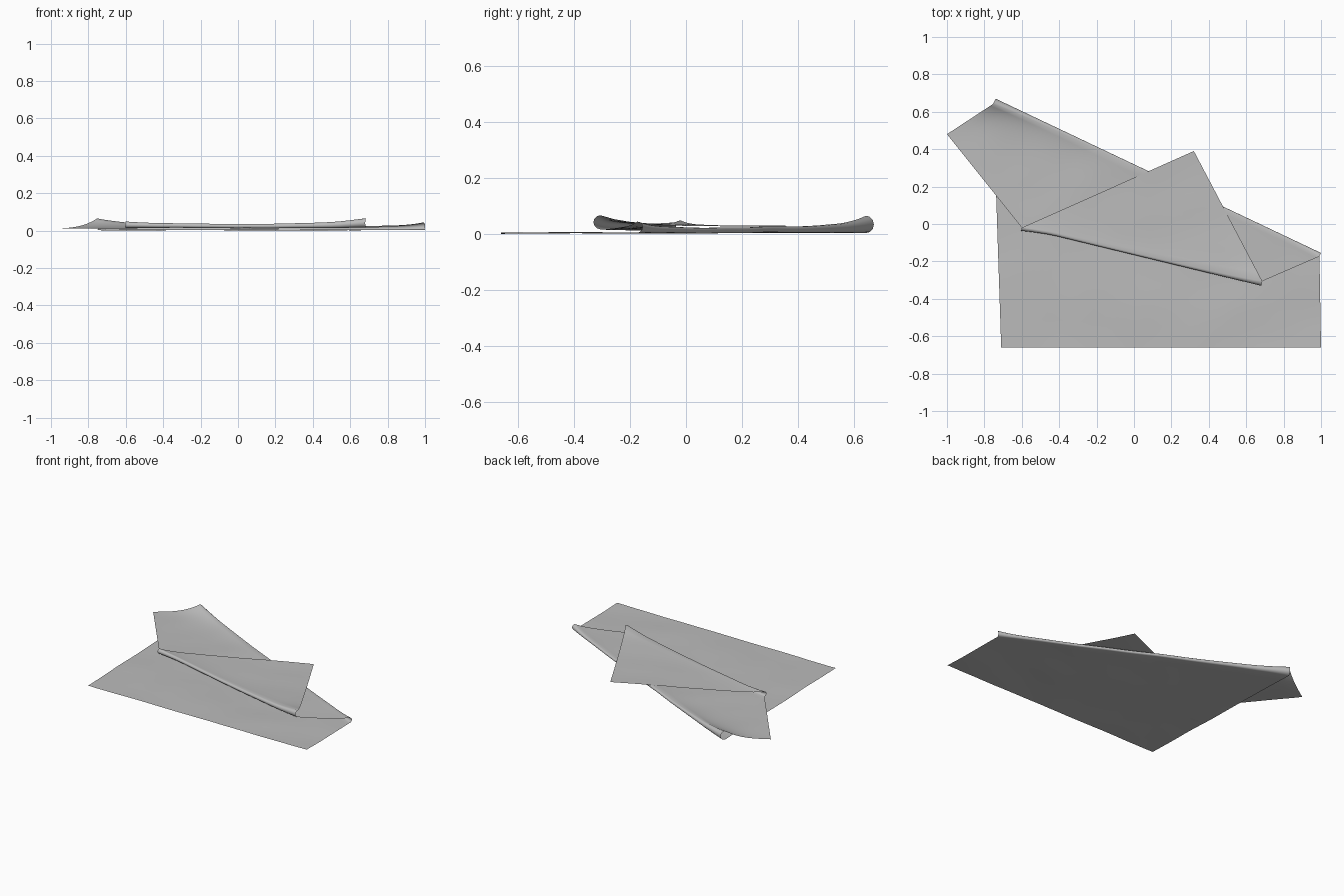
import bpy, bmesh, math
from mathutils import Vector, noise

if "Cube" in bpy.data.objects:
    bpy.data.objects.remove(bpy.data.objects["Cube"])

S = 0.39           # fraction of the width where the second fold begins
V = Vector


def wrinkle(p):
    # soft shallow creases, shared by all layers so that they stay stacked
    a = noise.noise(V((p.x * 2.2 + p.y * 1.5, p.y * 4.0 - p.x * 2.0, 0.3)))
    b = noise.noise(V((p.x * 7.0, p.y * 5.0 + p.x * 4.0, 2.7)))
    return 0.004 * a + 0.0015 * b


def put(p, z):
    return V((p.x, p.y, z + wrinkle(p)))


def layer(a, b, za, zb, n, decay):
    # straight run of cloth whose height settles from za to zb
    length = (b - a).length
    out = []
    for i in range(n + 1):
        f = i / n
        out.append(put(a.lerp(b, f), zb + (za - zb) * math.exp(-f * length / decay)))
    return out


def roll(center, out_dir, z, r, n=6):
    # half-round fold from height z to z + 2r
    pts = []
    for i in range(1, n):
        a = math.pi * i / n
        pts.append(put(center + out_dir * (r * math.sin(a)), z + r - r * math.cos(a)))
    return pts


BACK_L, BACK_R = V((-0.74, 0.67)), V((1.0, -0.155))
FRONT_L, FRONT_R = V((-0.6, -0.02)), V((0.68, -0.33))
CORNER, TIP = V((-1.0, 0.48)), V((0.32, 0.39))
N1 = V((0.426, 0.905))
N2 = V((-0.235, -0.972))


def column(t):
    # one strip of cloth: bottom layer, back fold, middle layer, front fold, top flap
    z1, z2, z3 = 0.004, 0.015, 0.029
    base = V((-0.71 + 1.71 * t, -0.66))
    r1 = 0.010 + 0.021 * math.exp(-t / 0.12) + 0.010 * math.exp(-(1 - t) / 0.06)
    c1 = BACK_L.lerp(BACK_R, t) - N1 * r1
    pts = layer(base, c1, z1, z1, 16, 1)
    pts += roll(c1, N1, z1, r1)
    top1 = z1 + 2 * r1
    if t < S - 1e-6:
        end = CORNER.lerp(FRONT_L, t / S)
        settle = 0.008 + (z2 - 0.008) * t / S
        return pts + layer(c1, end, top1, settle, 16, 0.10)
    g = (t - S) / (1 - S)
    r2 = 0.011 + 0.006 * math.exp(-g / 0.1) + 0.014 * math.exp(-(1 - g) / 0.15)
    front = FRONT_L.lerp(FRONT_R, g)
    c2 = front - N2 * (r2 * min(1, g * 8))
    pts += layer(c1, c2, top1, z2, 16, 0.10)
    zz = pts[-1].z - wrinkle(c2)
    pts += roll(c2, N2, zz, r2)
    end = FRONT_L.lerp(TIP, g)
    if g < 1e-6:
        end = c2 + V((0.002, 0.001))
    return pts + layer(c2, end, zz + 2 * r2, z3, 14, 0.12)


# folded cloth sheet
ts = [S * i / 16 for i in range(16)] + [S + (1 - S) * i / 28 for i in range(29)]
bm = bmesh.new()
cols = [[bm.verts.new(p) for p in column(t)] for t in ts]
for a, b in zip(cols, cols[1:]):
    for j in range(min(len(a), len(b)) - 1):
        bm.faces.new((a[j], b[j], b[j + 1], a[j + 1]))
low = min(v.co.z for v in bm.verts)
for v in bm.verts:
    v.co.z -= low
for f in bm.faces:
    f.smooth = True

mesh = bpy.data.meshes.new("folded_cloth")
bm.to_mesh(mesh)
bm.free()
cloth = bpy.data.objects.new("folded_cloth", mesh)
bpy.context.collection.objects.link(cloth)

mat = bpy.data.materials.new("plain grey")
mat.diffuse_color = (0.5, 0.5, 0.5, 1)
mat.use_nodes = True
mat.node_tree.nodes["Principled BSDF"].inputs["Base Color"].default_value = mat.diffuse_color
mesh.materials.append(mat)
